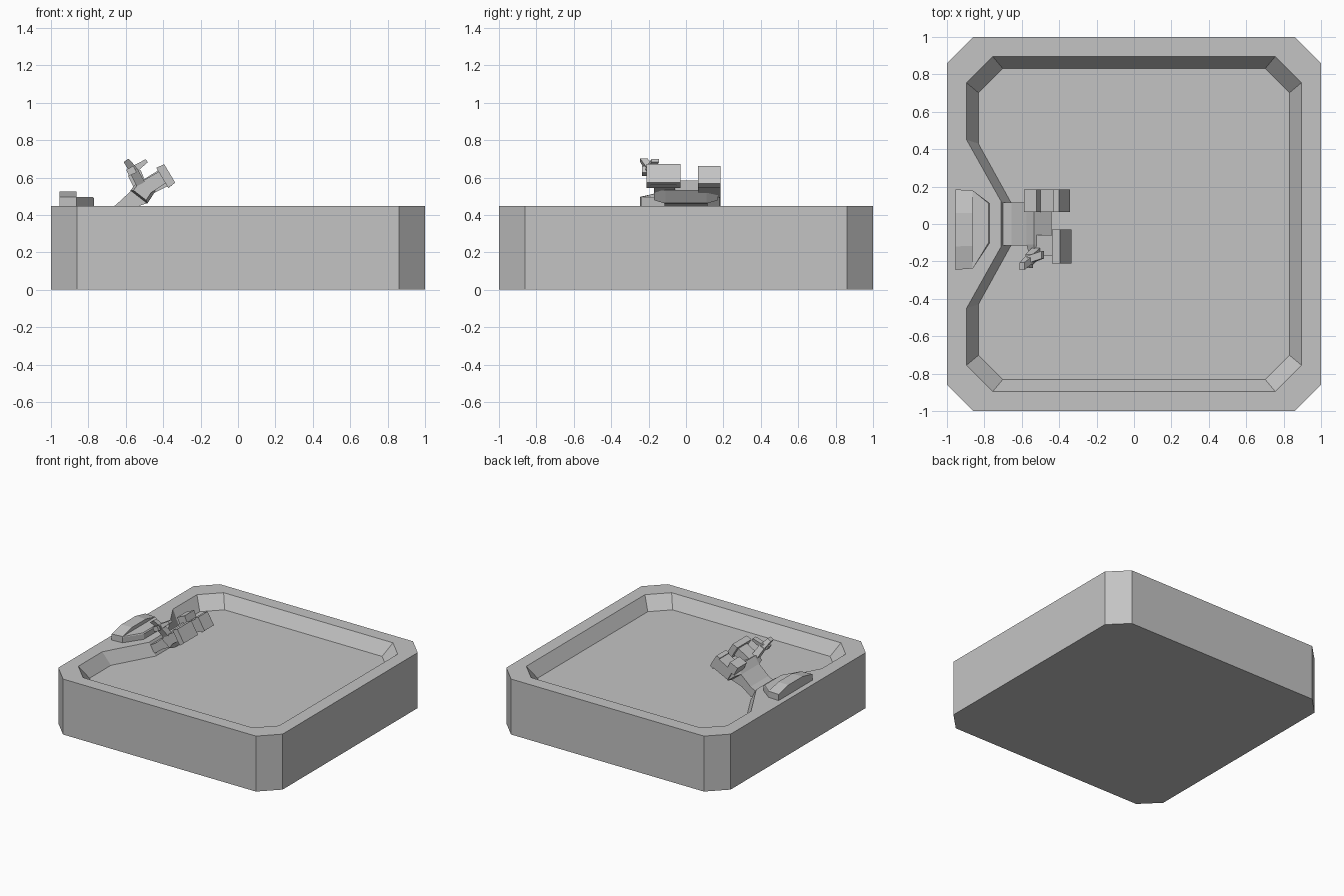
import bpy, bmesh, math
from mathutils import Vector

if "Cube" in bpy.data.objects:
    bpy.data.objects.remove(bpy.data.objects["Cube"])

mat = bpy.data.materials.new("plain grey")
mat.diffuse_color = (0.55, 0.55, 0.55, 1)
mat.use_nodes = True
mat.node_tree.nodes["Principled BSDF"].inputs["Base Color"].default_value = mat.diffuse_color
TOP, FLOOR = 0.447, 0.347


def finish(name, bm):
    bmesh.ops.recalc_face_normals(bm, faces=bm.faces)
    me = bpy.data.meshes.new(name)
    bm.to_mesh(me)
    bm.free()
    me.materials.append(mat)
    ob = bpy.data.objects.new(name, me)
    bpy.context.collection.objects.link(ob)
    return ob


def bridge(bm, a, b):
    for i in range(len(a)):
        j = (i + 1) % len(a)
        bm.faces.new((a[i], a[j], b[j], b[i]))


def loft(name, *rings):
    """Closed solid through rings of equal point count."""
    bm = bmesh.new()
    vs = [[bm.verts.new(p) for p in r] for r in rings]
    for a, b in zip(vs, vs[1:]):
        bridge(bm, a, b)
    bm.faces.new(vs[0])
    bm.faces.new(vs[-1])
    return finish(name, bm)


def prism_y(name, prof, y0, y1):
    """Extrude an (x, z) profile along y."""
    return loft(name, [(x, y0, z) for x, z in prof], [(x, y1, z) for x, z in prof])


def bar(name, p, q, w0, w1, d):
    """Tapered bar from p to q, in-plane widths w0 and w1, depth d along y."""
    p, q = Vector(p), Vector(q)
    n = (q - p).cross(Vector((0, 1, 0))).normalized()
    y = Vector((0, d / 2, 0))
    rings = [[c - n * w / 2 - y, c + n * w / 2 - y, c + n * w / 2 + y, c - n * w / 2 + y]
             for c, w in ((p, w0), (q, w1))]
    return loft(name, *rings)


def octagon(h, c):
    k = h - c
    return [(-h, -k), (-k, -h), (k, -h), (h, -k), (h, k), (k, h), (-k, h), (-h, k)]


# Tub shell: chamfered block with a sloped basin that bulges in at the left
bm = bmesh.new()
ring = lambda pts, z: [bm.verts.new((x, y, z)) for x, y in pts]
base, rim = ring(octagon(1, 0.14), 0), ring(octagon(1, 0.14), TOP)
lip = ring(octagon(0.895, 0.14) + [(-0.895, 0.45), (-0.71, 0.12), (-0.71, -0.12), (-0.895, -0.45)], TOP)
floor = ring(octagon(0.832, 0.13) + [(-0.832, 0.43), (-0.655, 0.11), (-0.655, -0.11), (-0.832, -0.43)], FLOOR)
bm.faces.new(base)
bridge(bm, base, rim)
bridge(bm, lip, floor)
for f in (floor,):
    bm.faces.new(f)
edges = [bm.edges.get((l[i], l[(i + 1) % len(l)])) for l in (rim, lip) for i in range(len(l))]
bmesh.ops.triangle_fill(bm, edges=edges, use_beauty=True, normal=(0, 0, 1))
finish("tub", bm)

# Raised back ledge on the rim, with sloping ends, and its lower front shelf
ledge = [(-0.245, TOP), (-0.245, 0.497), (-0.12, 0.525), (0.06, 0.525), (0.185, 0.497), (0.185, TOP)]
loft("back_ledge", [(-0.955, y, z) for y, z in ledge],
     [(-0.863, y * 0.97, z) for y, z in ledge])
shelf = [(-0.863, -0.24), (-0.77, -0.10), (-0.77, 0.11), (-0.863, 0.18)]
loft("front_shelf", [(x, y, TOP - 0.005) for x, y in shelf], [(x, y, 0.49) for x, y in shelf],
     [(x if x < -0.8 else x - 0.008, y, 0.497) for x, y in shelf])

# Spout neck leaning out from the basin wall
prism_y("neck", [(-0.71, 0.40), (-0.705, 0.425), (-0.655, 0.452), (-0.57, 0.53), (-0.48, 0.465),
                 (-0.58, 0.43), (-0.66, 0.37)], -0.115, 0.115)

# Cross bar, flaring outwards above its narrow underside
def cross(y, k):
    c = Vector((-0.51, 0.535))
    return [(c.x + (x - c.x) * k, y, c.y + (z - c.y) * k) for x, z in
            ((-0.575, 0.53), (-0.535, 0.583), (-0.44, 0.53), (-0.485, 0.46))]
loft("cross_bar", cross(-0.17, 0.75), cross(-0.11, 1), cross(0.11, 1), cross(0.17, 0.75))

# Two arms rising to the right
bar("near_arm", (-0.52, -0.115, 0.53), (-0.39, -0.115, 0.61), 0.08, 0.07, 0.11)
bar("far_arm", (-0.52, 0.125, 0.53), (-0.385, 0.125, 0.605), 0.085, 0.10, 0.12)
bar("far_cap", (-0.40, 0.125, 0.597), (-0.372, 0.125, 0.614), 0.12, 0.11, 0.12)
bar("far_lever", (-0.525, 0.125, 0.56), (-0.555, 0.125, 0.625), 0.07, 0.075, 0.12)

# Nozzle head with a recessed opening
head = bar("nozzle_head", (-0.405, -0.12, 0.598), (-0.365, -0.12, 0.622), 0.125, 0.115, 0.18)
bm = bmesh.new()
bm.from_mesh(head.data)
bm.faces.ensure_lookup_table()
front = max(bm.faces, key=lambda f: f.calc_center_median().x)
for t, d in ((0.03, 0), (0.004, -0.015), (0.014, 0), (0.002, 0.012)):
    bmesh.ops.inset_region(bm, faces=[front], thickness=t, depth=d)
bm.to_mesh(head.data)
bm.free()

# Forked handle on the near end
fork = (-0.56, -0.19, 0.64)
bar("handle_stem", (-0.52, -0.15, 0.565), fork, 0.05, 0.045, 0.055)
bar("handle_prong_left", fork, (-0.598, -0.225, 0.692), 0.045, 0.032, 0.04)
bar("handle_prong_right", fork, (-0.488, -0.165, 0.69), 0.04, 0.02, 0.04)
bar("handle_knob", (-0.59, -0.215, 0.625), (-0.55, -0.215, 0.645), 0.035, 0.04, 0.04)
